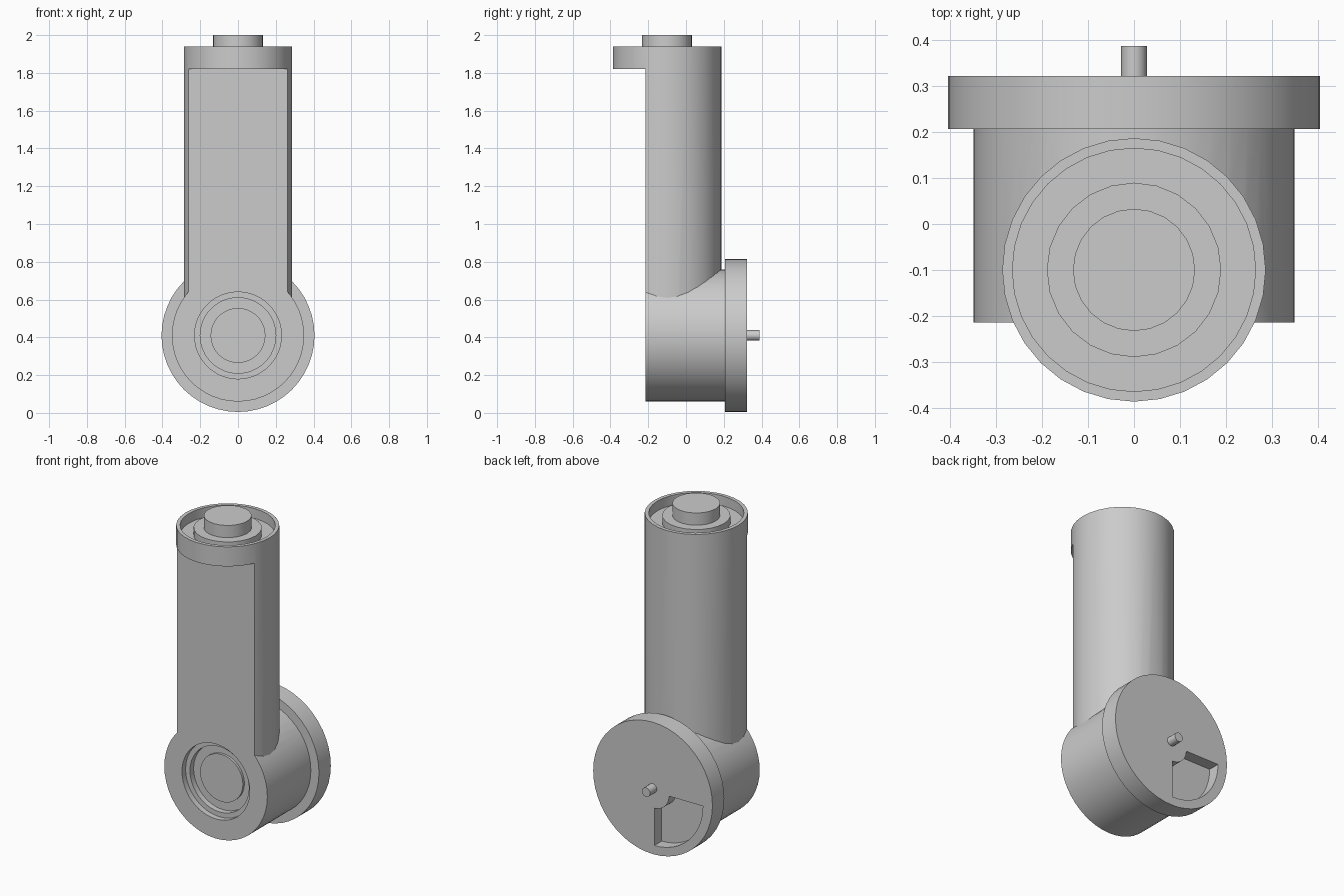
import bpy, bmesh, math
from mathutils import Matrix, Vector

cube = bpy.data.objects.get("Cube")
if cube:
    bpy.data.objects.remove(cube, do_unlink=True)

grey = bpy.data.materials.new("plain grey")
grey.use_nodes = True
GREY = (0.6, 0.6, 0.6, 1)
grey.diffuse_color = GREY
grey.node_tree.nodes["Principled BSDF"].inputs["Base Color"].default_value = GREY

AXIS_X, AXIS_Z = -0.1, 0.41      # column axis y, barrel axis z
FRONT = -0.215                   # flat front plane


def finish(name, bm):
    bmesh.ops.recalc_face_normals(bm, faces=bm.faces)
    mesh = bpy.data.meshes.new(name)
    bm.to_mesh(mesh)
    bm.free()
    obj = bpy.data.objects.new(name, mesh)
    bpy.context.collection.objects.link(obj)
    mesh.materials.append(grey)
    return obj


def upright(name, radius, low, high, sides=32):
    """Cylinder on the column axis."""
    bm = bmesh.new()
    bmesh.ops.create_cone(bm, cap_ends=True, segments=sides, radius1=radius,
                          radius2=radius, depth=high - low,
                          matrix=Matrix.Translation((0, AXIS_X, (low + high) / 2)))
    return finish(name, bm)


def lying(name, radius, front, back, sides=48):
    """Cylinder on the barrel axis, running front to back."""
    bm = bmesh.new()
    place = Matrix.Translation((0, (front + back) / 2, AXIS_Z)) @ Matrix.Rotation(math.pi / 2, 4, 'X')
    bmesh.ops.create_cone(bm, cap_ends=True, segments=sides, radius1=radius,
                          radius2=radius, depth=back - front, matrix=place)
    return finish(name, bm)


def box(name, low, high):
    bm = bmesh.new()
    low, high = Vector(low), Vector(high)
    place = Matrix.Translation((low + high) / 2) @ Matrix.Diagonal((*(high - low), 1))
    bmesh.ops.create_cube(bm, size=1, matrix=place)
    return finish(name, bm)


def combine(target, tool, operation):
    mod = target.modifiers.new("cut", 'BOOLEAN')
    mod.operation, mod.solver, mod.object = operation, 'EXACT', tool
    bpy.context.view_layer.objects.active = target
    bpy.ops.object.modifier_apply(modifier=mod.name)
    bpy.data.objects.remove(tool, do_unlink=True)


# Body: upright column joined to a lying barrel, sliced flat at the front
body = upright("column_body", 0.287, 0.45, 1.94)
combine(body, lying("barrel", 0.35, -0.3, 0.25), 'UNION')
combine(body, box("slice", (-1, -0.8, -0.2), (1, FRONT, 1.82)), 'DIFFERENCE')

# Stepped round recess in the front, recess in the top
combine(body, lying("recess", 0.23, FRONT - 0.1, FRONT + 0.035), 'DIFFERENCE')
combine(body, lying("recess", 0.2, FRONT - 0.1, FRONT + 0.07), 'DIFFERENCE')
combine(body, upright("recess", 0.265, 1.88, 2.1), 'DIFFERENCE')

front_lens = lying("front_lens", 0.145, FRONT + 0.055, FRONT + 0.12)
top_step = upright("top_step", 0.19, 1.85, 1.925, 24)
top_button = upright("top_button", 0.133, 1.85, 2.0, 24)

# Rear disc with a quarter ring pocket and a centre pin
rear_disc = lying("rear_disc", 0.405, 0.207, 0.322)
bm = bmesh.new()
steps = 12
arc = [math.pi + math.pi / 2 * i / steps for i in range(steps + 1)]
ring = [(0.33, a) for a in arc] + [(0.1, a) for a in reversed(arc)]
face = bm.faces.new([bm.verts.new((r * math.cos(a) - 0.01, 0.25, AXIS_Z - 0.02 + r * math.sin(a)))
                     for r, a in ring])
grown = bmesh.ops.extrude_face_region(bm, geom=[face])["geom"]
bmesh.ops.translate(bm, vec=(0, 0.2, 0),
                    verts=[g for g in grown if isinstance(g, bmesh.types.BMVert)])
combine(rear_disc, finish("pocket", bm), 'DIFFERENCE')
rear_pin = lying("rear_pin", 0.028, 0.3, 0.388, 16)

# Smooth the round walls, keep the rims sharp
bpy.ops.object.select_all(action='DESELECT')
for part in (body, front_lens, top_step, top_button, rear_disc, rear_pin):
    part.select_set(True)
bpy.context.view_layer.objects.active = body
bpy.ops.object.shade_smooth_by_angle(angle=math.radians(30))
